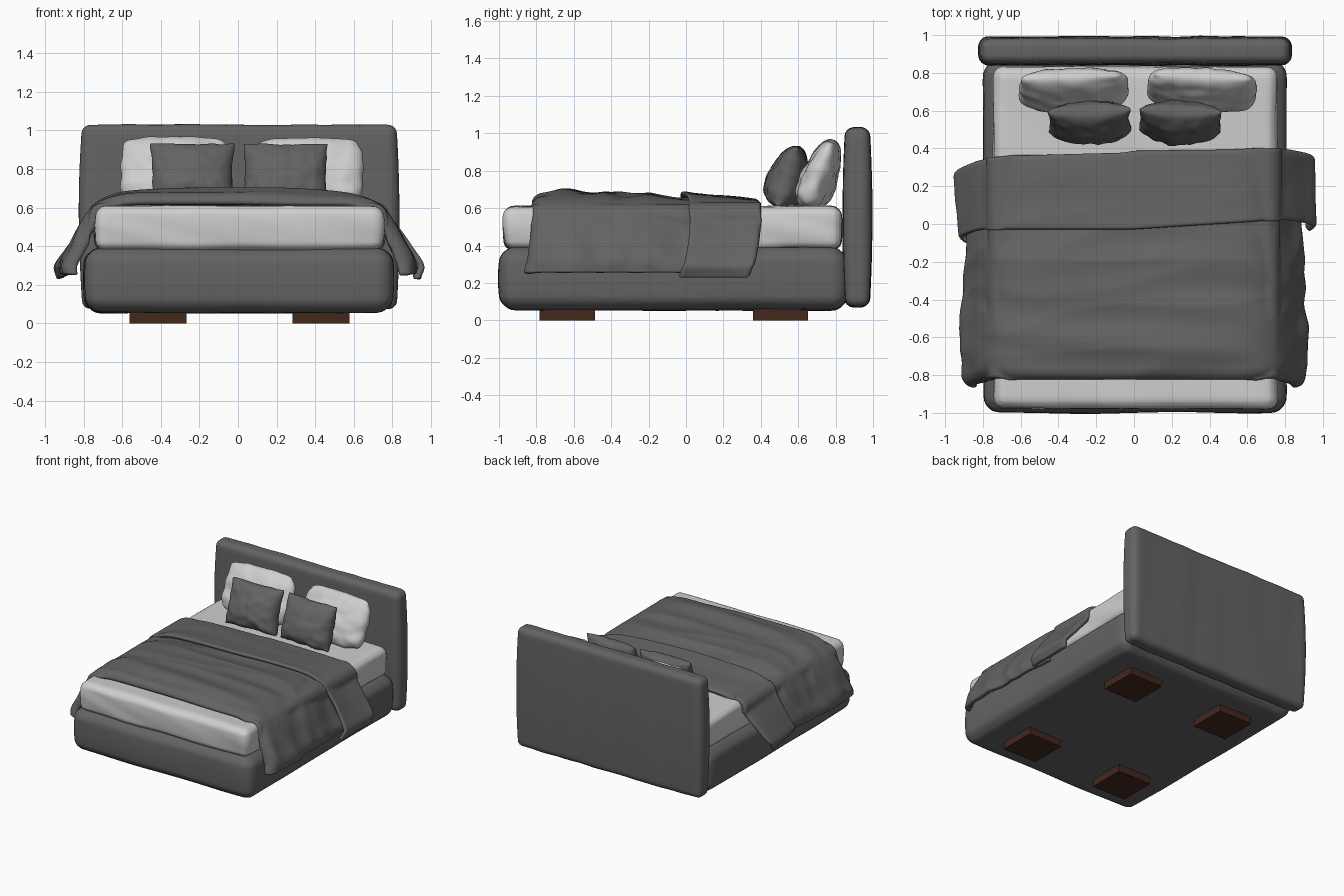
import bpy, bmesh, math
from mathutils import Vector, Matrix, noise

cube = bpy.data.objects.get("Cube")
if cube:
    bpy.data.objects.remove(cube, do_unlink=True)


def material(name, rgb):
    m = bpy.data.materials.new(name)
    m.use_nodes = True
    m.diffuse_color = (*rgb, 1)
    bsdf = m.node_tree.nodes["Principled BSDF"]
    bsdf.inputs["Base Color"].default_value = (*rgb, 1)
    bsdf.inputs["Roughness"].default_value = 0.8
    return m


GREY = material("charcoal fabric", (0.125, 0.125, 0.125))
LINEN = material("pale linen", (0.62, 0.62, 0.62))
WOOD = material("dark wood", (0.055, 0.021, 0.012))


def finish(name, bm, mat, smooth=True):
    mesh = bpy.data.meshes.new(name)
    bm.to_mesh(mesh)
    bm.free()
    mesh.materials.append(mat)
    for p in mesh.polygons:
        p.use_smooth = smooth
    ob = bpy.data.objects.new(name, mesh)
    bpy.context.collection.objects.link(ob)
    return ob


def padded_box(name, lo, hi, radius, mat, bulge=0.0, amp=0.0, scale=(1, 1, 1), slant=0.0):
    """Rounded upholstered block with a slight belly and soft creases."""
    lo, hi = Vector(lo), Vector(hi)
    mid, half = (lo + hi) / 2, (hi - lo) / 2
    bm = bmesh.new()
    bmesh.ops.create_cube(bm, size=2)
    bmesh.ops.subdivide_edges(bm, edges=bm.edges[:], cuts=35, use_grid_fill=True)
    for v in bm.verts:
        # crowd the rows towards the edges so the rounding is fine
        unit = Vector([math.sin(c * math.pi / 2) for c in v.co])
        p = Vector([u * h for u, h in zip(unit, half)])
        core = Vector([max(-h + radius, min(h - radius, c)) for c, h in zip(p, half)])
        n = (p - core).normalized()
        p = core + n * radius
        belly = bulge * (1 - unit.z ** 2)
        p += Vector((n.x, n.y, 0)) * belly
        q = Vector((p.x * scale[0], p.y * scale[1], p.z * scale[2] + slant * (p.x + p.y)))
        v.co = mid + p + n * amp * noise.noise(q)
    bmesh.ops.recalc_face_normals(bm, faces=bm.faces[:])
    return finish(name, bm, mat)


# Bed frame, headboard and mattress
padded_box("bed_base", (-0.785, -0.985, 0.055), (0.795, 0.85, 0.39), 0.075, GREY,
           bulge=0.015, amp=0.008, scale=(2, 2, 3))
padded_box("headboard", (-0.808, 0.852, 0.072), (0.822, 0.98, 1.03), 0.045, GREY,
           bulge=0.014, amp=0.006, scale=(6, 3, 1.2), slant=0.8)
padded_box("mattress", (-0.732, -0.965, 0.375), (0.747, 0.82, 0.608), 0.045, LINEN,
           bulge=0.012, amp=0.012, scale=(1.5, 1.5, 9), slant=2.5)

# Four square block feet
for side, x in (("right", -0.415), ("left", 0.43)):
    for end, y in (("front", -0.635), ("back", 0.505)):
        bm = bmesh.new()
        bmesh.ops.create_cube(bm, size=1, matrix=Matrix.Translation((x, y, 0.035))
                              @ Matrix.Diagonal((0.295, 0.295, 0.07, 1)))
        finish(f"{end}_{side}_foot", bm, WOOD, smooth=False)


def catmull(points, t):
    """Smooth position at t in 0..1 along a list of 2D points."""
    pts = [Vector(p) for p in points]
    first = Vector((-pts[1].x, pts[1].y))
    pts = [first] + pts + [2 * pts[-1] - pts[-2]]
    s = t * (len(points) - 1)
    i = min(int(s), len(points) - 2)
    f = s - i
    a, b, c, d = pts[i:i + 4]
    return 0.5 * (2 * b + (c - a) * f + (2 * a - 5 * b + 4 * c - d) * f ** 2
                  + (3 * b - a - 3 * c + d) * f ** 3)


def lip(distance, size):
    """Inset that rolls an edge over in a quarter circle."""
    if distance >= size:
        return 0
    return size - math.sqrt(max(0, size ** 2 - (size - distance) ** 2))


def rest_on_mattress(p, gap):
    """Push a cross-section point out of the rounded mattress edge."""
    core = Vector((min(p.x, 0.71), min(p.y, 0.56)))
    d = p - core
    return core + d.normalized() * max(d.length, gap)


def draped_sheet(name, profile, y_range, inset, crease, thickness, gap, rows):
    """Cloth swept along y, with the half profile mirrored in x."""
    cols = 90
    bm = bmesh.new()
    grid = []
    for j in range(rows + 1):
        line = []
        for i in range(cols + 1):
            u, v = 2 * i / cols - 1, j / rows
            t, sign = abs(u), (1 if u >= 0 else -1)
            p = catmull(profile, t)
            tan = catmull(profile, min(1, t + 0.01)) - catmull(profile, max(0, t - 0.01))
            n = Vector((-tan.y, tan.x)).normalized()
            y0, y1 = y_range(u)
            y = y0 + (y1 - y0) * v
            p = p + n * (crease(u, y) - inset(u, v, y - y0, y1 - y))
            p = rest_on_mattress(p, gap)
            line.append(bm.verts.new((sign * p.x, y, p.y)))
        grid.append(line)
    for a, b in zip(grid, grid[1:]):
        for i in range(cols):
            bm.faces.new((a[i], a[i + 1], b[i + 1], b[i]))
    ob = finish(name, bm, GREY)
    solid = ob.modifiers.new("thickness", "SOLIDIFY")
    solid.thickness, solid.offset = thickness, -1
    ob.modifiers.new("soften", "SUBSURF").levels = 1
    return ob


def folds(u, y):
    """Long creases running across the bed with a few sharper ridges."""
    a = noise.noise(Vector((u * 1.6, y * 7 + u * 1.2, 0.3)))
    b = 1 - 2 * abs(noise.noise(Vector((u * 2.2 + 4, y * 5 - u * 1.5, 2.1))))
    c = noise.noise(Vector((u * 1.2, y * 2.2, 7.7)))
    return 0.012 * a + 0.013 * (b - 0.5) + 0.01 * c


# Duvet body, a little fuller near the foot of the bed
draped_sheet(
    "duvet",
    [(0, 0.682), (0.33, 0.68), (0.58, 0.665), (0.72, 0.612), (0.805, 0.51),
     (0.863, 0.4), (0.903, 0.32), (0.908, 0.255)],
    lambda u: (-0.83 - 0.045 * max(0, abs(u) - 0.5) * 2, 0.08),
    lambda u, v, front, back: lip(front, 0.075) + 0.03 * max(0, min(1, (v - 0.7) / 0.2)),
    lambda u, y: folds(u, y) + 0.014 * math.exp(-((y + 0.63) / 0.12) ** 2),
    0.035, 0.062, 72)


# Turned-back top of the duvet
def cuff_range(u):
    hang = max(0, (abs(u) - 0.5) * 2) ** 1.5
    if u < 0:
        return -0.035 - 0.08 * hang, 0.385 - 0.06 * abs(u) - 0.08 * hang
    return -0.035 + 0.05 * math.sin(math.pi * u) - 0.01 * hang, 0.395 + 0.02 * u - 0.07 * hang


def cuff_inset(u, v, front, back):
    """Slope down to the pillows; the right hem tucks in at its front corner."""
    tuck = 0.06 * max(0, -u - 0.5) * 2 * (1 - v)
    return lip(front, 0.025) + lip(back, 0.03) + 0.045 * v ** 0.7 * (1 - u * u) + tuck


draped_sheet(
    "duvet_cuff",
    [(0, 0.695), (0.33, 0.692), (0.6, 0.675), (0.74, 0.61), (0.84, 0.495),
     (0.91, 0.395), (0.968, 0.3), (0.945, 0.225)],
    cuff_range, cuff_inset,
    lambda u, y: 0.45 * folds(u + 3, y * 0.8), 0.04, 0.07, 40)


def pillow(name, size, pinch, corner, mat, centre, lean, turn, seed):
    """Stuffed cushion: two puffed grids joined at the seam."""
    width, height, depth = size
    bm = bmesh.new()
    place = (Matrix.Translation(centre) @ Matrix.Rotation(math.radians(turn), 4, "Z")
             @ Matrix.Rotation(math.radians(90 - lean), 4, "X"))
    for side in (-1, 1):
        made = bmesh.ops.create_grid(bm, x_segments=36, y_segments=36, size=1)
        for vert in made["verts"]:
            u, v = [math.sin(c * math.pi / 2) for c in vert.co[:2]]
            puff = max(0, 1 - u * u) ** 0.45 * max(0, 1 - v * v) ** 0.36
            cut = 1 - corner * (u * v) ** 4
            x = width * u * cut * (1 - pinch * (1 - v * v))
            y = height * v * cut * (1 - pinch * (1 - u * u))
            # creases gather towards the seams
            rim = max(abs(u), abs(v))
            wave = noise.noise(Vector((u * 3, v * 3, seed)))
            fine = noise.noise(Vector((u * 6 + seed, v * 2, side)))
            z = side * depth * puff * (1 - 0.25 * v) * (1 + 0.14 * wave + 0.12 * fine * rim)
            edge = 1 + 0.04 * wave * rim
            vert.co = place @ Vector((x * edge, y * edge, z))
    bmesh.ops.remove_doubles(bm, verts=bm.verts[:], dist=0.0005)
    bmesh.ops.recalc_face_normals(bm, faces=bm.faces[:])
    return finish(name, bm, mat)


# Sleeping pillows against the headboard, small cushions in front
BIG, SMALL = (0.28, 0.188, 0.094), (0.22, 0.172, 0.104)
pillow("right_pillow", BIG, -0.03, 0.1, LINEN, (-0.32, 0.718, 0.785), 22, 2, 1.3)
pillow("left_pillow", BIG, -0.03, 0.1, LINEN, (0.36, 0.718, 0.778), 22, -3, 5.9)
pillow("right_cushion", SMALL, 0.05, 0.02, GREY, (-0.235, 0.548, 0.768), 18, 2, 3.4)
pillow("left_cushion", SMALL, 0.05, 0.02, GREY, (0.245, 0.548, 0.768), 18, -2, 8.2)
